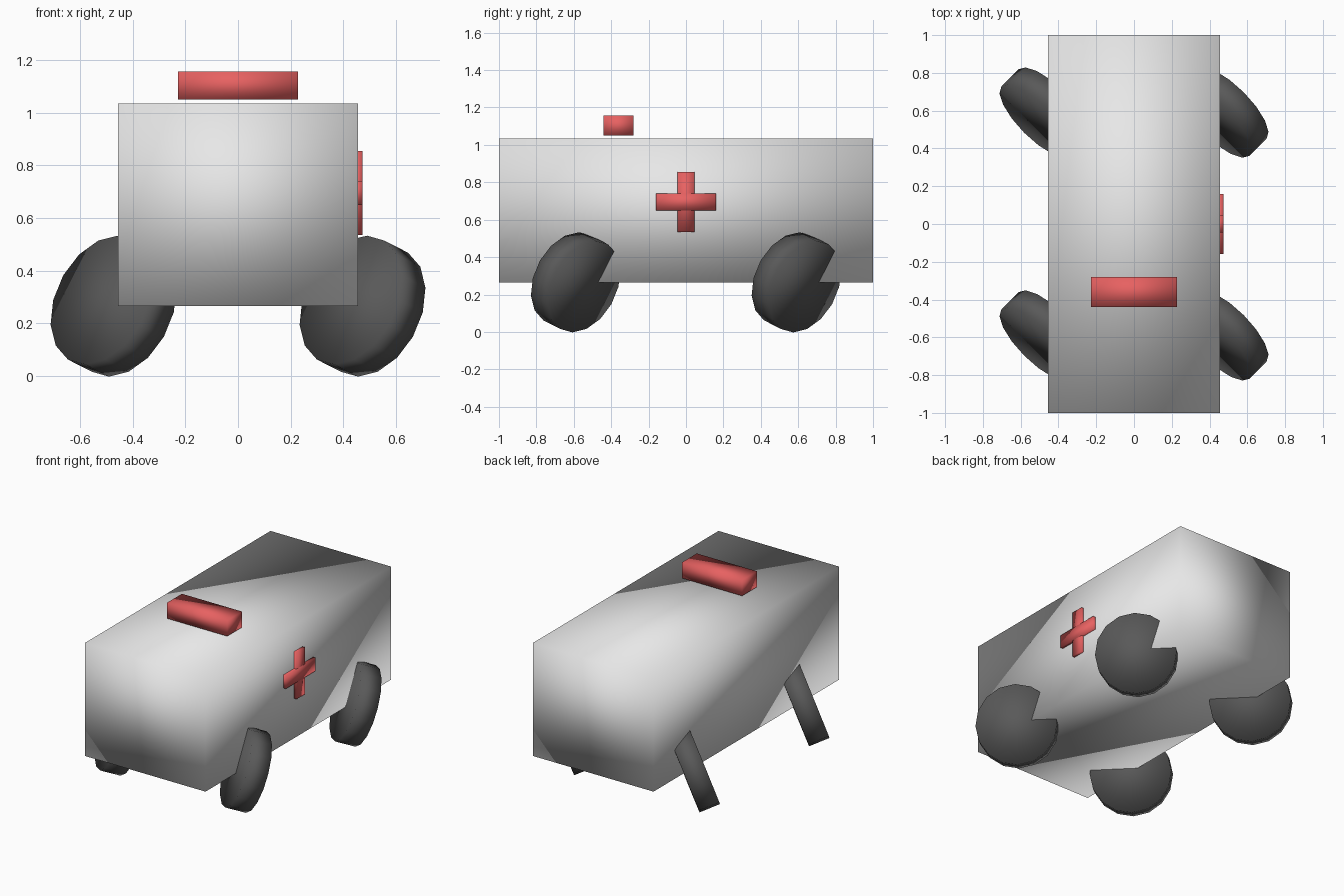
import bpy
from mathutils import Vector

cube = bpy.data.objects.get("Cube")
if cube:
    bpy.data.objects.remove(cube, do_unlink=True)


def material(name, rgb):
    mat = bpy.data.materials.new(name)
    mat.use_nodes = True
    color = (*rgb, 1)
    mat.diffuse_color = color
    mat.node_tree.nodes["Principled BSDF"].inputs["Base Color"].default_value = color
    return mat


PAINT = material("pale grey paint", (0.8, 0.8, 0.8))
RED = material("red", (0.8, 0.12, 0.12))
RUBBER = material("dark rubber", (0.1, 0.1, 0.1))


def finish(name, mat):
    obj = bpy.context.object
    obj.name = name
    obj.data.materials.append(mat)
    bpy.ops.object.shade_smooth()
    return obj


def box(name, center, size, mat):
    bpy.ops.mesh.primitive_cube_add(size=1, location=center)
    obj = bpy.context.object
    obj.scale = size
    bpy.ops.object.transform_apply(location=False, rotation=False, scale=True)
    return finish(name, mat)


# Van body and the light bar floating just above the roof
box("body", (0, 0, 0.65), (0.91, 2, 0.77), PAINT)
box("light_bar", (0, -0.36, 1.103), (0.454, 0.16, 0.107), RED)

# Cross on the left wall, half sunk into it
box("cross_upright", (0.455, 0, 0.695), (0.036, 0.09, 0.32), RED)
box("cross_bar", (0.455, 0, 0.695), (0.037, 0.32, 0.09), RED)

# Four wheels, all tilted along the same axle direction
axle = Vector((0.665, 0.665, -0.34)).to_track_quat("Z", "Y").to_euler()
for end, y in (("front", -0.59), ("rear", 0.59)):
    for side, x in (("right", -0.473), ("left", 0.473)):
        bpy.ops.mesh.primitive_cylinder_add(
            vertices=16, radius=0.26, depth=0.136, location=(x, y, 0.265), rotation=axle)
        finish(f"{end}_{side}_wheel", RUBBER)
